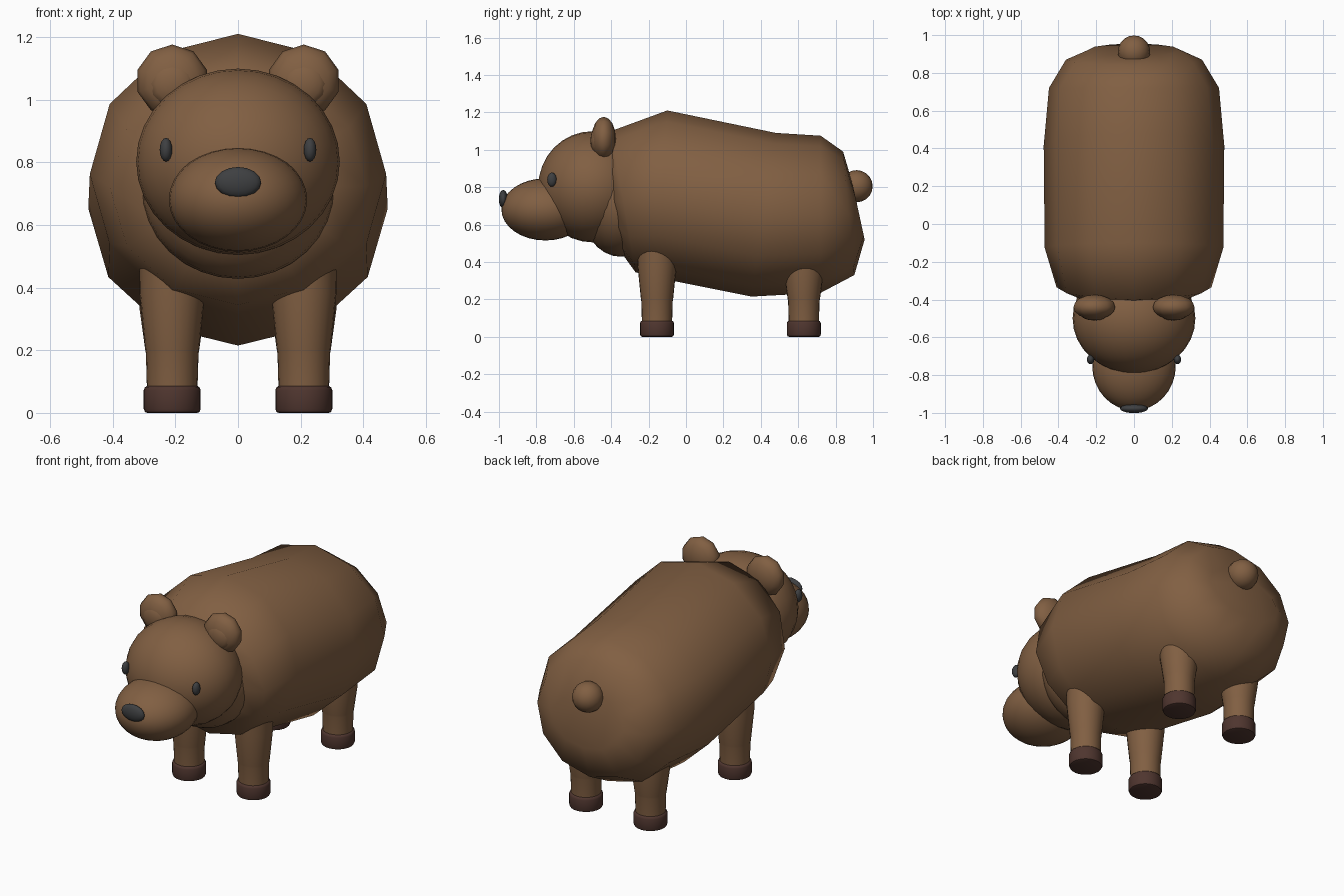
import bpy, bmesh, math
from mathutils import Vector, Matrix

if "Cube" in bpy.data.objects:
    bpy.data.objects.remove(bpy.data.objects["Cube"])


def material(name, rgb):
    m = bpy.data.materials.new(name)
    m.diffuse_color = (*rgb, 1)
    m.use_nodes = True
    m.node_tree.nodes["Principled BSDF"].inputs["Base Color"].default_value = m.diffuse_color
    return m


FUR = material("brown fur", (0.22, 0.115, 0.055))
PAW = material("dark brown paw", (0.078, 0.036, 0.028))
DARK = material("charcoal", (0.048, 0.05, 0.053))


def finish(name, bm, mat, angle=180):
    bmesh.ops.recalc_face_normals(bm, faces=bm.faces)
    mesh = bpy.data.meshes.new(name)
    bm.to_mesh(mesh)
    bm.free()
    mesh.materials.append(mat)
    obj = bpy.data.objects.new(name, mesh)
    bpy.context.collection.objects.link(obj)
    bpy.ops.object.select_all(action='DESELECT')
    obj.select_set(True)
    bpy.context.view_layer.objects.active = obj
    bpy.ops.object.shade_smooth_by_angle(angle=math.radians(angle))
    return obj


def ellipsoid(name, centre, radii, mat, seg=32, rings=16, along_y=True):
    bm = bmesh.new()
    bmesh.ops.create_uvsphere(bm, u_segments=seg, v_segments=rings, radius=1)
    if along_y:
        bm.transform(Matrix.Rotation(math.pi / 2, 4, 'X'))
    bm.transform(Matrix.Translation(centre) @ Matrix.Diagonal((*radii, 1)))
    return finish(name, bm, mat)


def loft(name, rings, sides, mat, angle):
    """Each ring: centre, horizontal half axis, second half axis."""
    bm = bmesh.new()
    loops = []
    for c, u, v in rings:
        c, u, v = Vector(c), Vector(u), Vector(v)
        loops.append([bm.verts.new(c + u * math.sin(a) + v * math.cos(a))
                      for a in (2 * math.pi * i / sides for i in range(sides))])
    for a, b in zip(loops, loops[1:]):
        for i in range(sides):
            j = (i + 1) % sides
            bm.faces.new((a[i], a[j], b[j], b[i]))
    bm.faces.new(loops[0])
    bm.faces.new(loops[-1])
    return finish(name, bm, mat, angle)


# Body: tilted twelve-sided rings, given as top y, top z, bottom y, bottom z, half width
body_rings = [
    (-0.43, 0.98, -0.36, 0.47, 0.28),
    (-0.40, 1.10, -0.27, 0.345, 0.41),
    (-0.10, 1.21, -0.15, 0.315, 0.473),
    (0.48, 1.09, 0.35, 0.215, 0.478),
    (0.72, 1.075, 0.72, 0.235, 0.45),
    (0.84, 0.99, 0.90, 0.33, 0.36),
    (0.89, 0.82, 0.955, 0.52, 0.24),
]
loft("body", [((0, (ty + by) / 2, (tz + bz) / 2), (w, 0, 0),
               (0, (ty - by) / 2, (tz - bz) / 2))
              for ty, tz, by, bz, w in body_rings], 12, FUR, 180)

# Neck, head, muzzle, nose and tail
ellipsoid("neck", (0, -0.35, 0.725), (0.31, 0.22, 0.297), FUR)
ellipsoid("head", (0, -0.50, 0.802), (0.325, 0.29, 0.297), FUR)
ellipsoid("muzzle", (0, -0.752, 0.681), (0.221, 0.235, 0.166), FUR)
ellipsoid("nose", (0, -0.977, 0.736), (0.074, 0.024, 0.049), DARK, 16, 10)
ellipsoid("tail", (0, 0.912, 0.805), (0.086, 0.086, 0.086), FUR, 16, 10)


def revolve(name, x, y, profile, mat, sides=24):
    loft(name, [((x, y, z), (r, 0, 0), (0, r, 0)) for r, z in profile], sides, mat, 40)


for side, s in (("left", 1), ("right", -1)):
    # Ears and eyes
    ellipsoid(side + "_ear", (s * 0.21, -0.44, 1.06), (0.116, 0.065, 0.116), FUR, 10, 8)
    ellipsoid(side + "_inner_ear", (s * 0.21, -0.475, 1.05), (0.075, 0.036, 0.075), FUR, 12, 8)
    ellipsoid(side + "_eye", (s * 0.23, -0.717, 0.84), (0.02, 0.025, 0.038), DARK, 16, 10)
    # Legs: flared thigh buried in the body, straight shin, rounded paw
    for end, y, top in (("front", -0.155, 0.56), ("hind", 0.63, 0.46)):
        name = side + "_" + end
        revolve(name + "_leg", s * 0.21, y,
                [(0.080, 0.05), (0.084, 0.19), (0.086, 0.20), (0.104, 0.38 if end == "front" else 0.33), (0.107, top)], FUR)
        revolve(name + "_paw", s * 0.21, y,
                [(0.080, 0.0), (0.087, 0.003), (0.091, 0.013), (0.091, 0.072), (0.087, 0.082), (0.080, 0.086)], PAW)
